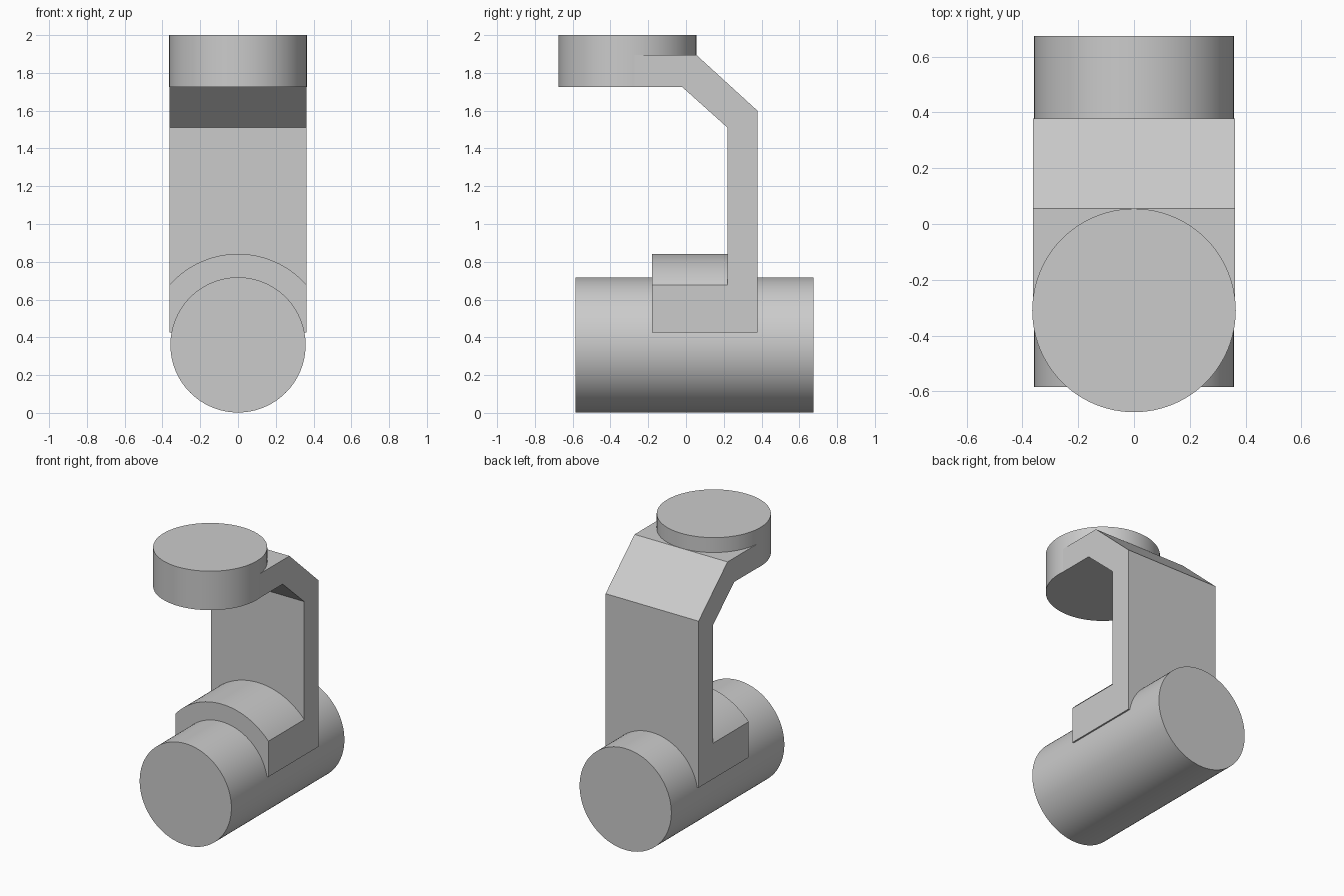
import bpy, bmesh, math
from mathutils import Matrix, Vector

default = bpy.data.objects.get("Cube")
if default:
    bpy.data.objects.remove(default, do_unlink=True)

grey = bpy.data.materials.new("plain grey")
grey.use_nodes = True
tone = (0.6, 0.6, 0.6, 1)
grey.diffuse_color = tone
grey.node_tree.nodes["Principled BSDF"].inputs["Base Color"].default_value = tone


def finish(name, bm):
    bmesh.ops.recalc_face_normals(bm, faces=bm.faces)
    mesh = bpy.data.meshes.new(name)
    bm.to_mesh(mesh)
    bm.free()
    mesh.materials.append(grey)
    obj = bpy.data.objects.new(name, mesh)
    bpy.context.collection.objects.link(obj)
    return obj


def smooth(obj):
    bpy.ops.object.select_all(action='DESELECT')
    obj.select_set(True)
    bpy.context.view_layer.objects.active = obj
    bpy.ops.object.shade_smooth_by_angle(angle=math.radians(30))


def prism(name, points, offset):
    """Closed outline pushed along an offset vector."""
    bm = bmesh.new()
    face = bm.faces.new([bm.verts.new(p) for p in points])
    result = bmesh.ops.extrude_face_region(bm, geom=[face], use_keep_orig=True)
    verts = [g for g in result["geom"] if isinstance(g, bmesh.types.BMVert)]
    bmesh.ops.translate(bm, verts=verts, vec=Vector(offset))
    return finish(name, bm)


def cylinder(name, radius, depth, centre, tilt=0):
    bm = bmesh.new()
    place = Matrix.Translation(centre) @ Matrix.Rotation(tilt, 4, 'X')
    bmesh.ops.create_cone(bm, cap_ends=True, segments=96, radius1=radius,
                          radius2=radius, depth=depth, matrix=place)
    obj = finish(name, bm)
    smooth(obj)
    return obj


HALF = 0.363      # half width of the bracket
AXIS = 0.36       # height of the barrel axis
FOOT = 0.425      # underside of the bracket
FRONT = 0.22      # front face of the post

# Horizontal barrel and top disc
cylinder("barrel", 0.358, 1.26, (0, 0.045, AXIS), math.pi / 2)
cylinder("top_disc", 0.365, 0.275, (0, -0.31, 1.8625))

# Bent arm: upright post, sloped bend, flat tongue into the disc
outline = [(FRONT, FOOT), (0.378, FOOT), (0.378, 1.6), (0.055, 1.895),
           (-0.31, 1.895), (-0.31, 1.725), (-0.02, 1.725), (FRONT, 1.51)]
bracket = prism("bracket", [(-HALF, y, z) for y, z in outline], (2 * HALF, 0, 0))

# Saddle block with an arched top concentric with the barrel
crown = 0.482
spread = math.asin(HALF / crown)
arch = [(HALF, FOOT), (-HALF, FOOT)]
for i in range(33):
    a = spread * (i / 16 - 1)
    arch.append((crown * math.sin(a), AXIS + crown * math.cos(a)))
saddle = prism("saddle", [(x, -0.18, z) for x, z in arch], (0, FRONT + 0.18, 0))

# Weld saddle and arm into one solid
weld = bracket.modifiers.new("weld", 'BOOLEAN')
weld.operation = 'UNION'
weld.solver = 'EXACT'
weld.object = saddle
bpy.ops.object.select_all(action='DESELECT')
bracket.select_set(True)
bpy.context.view_layer.objects.active = bracket
bpy.ops.object.modifier_apply(modifier=weld.name)
bpy.data.objects.remove(saddle, do_unlink=True)
smooth(bracket)
